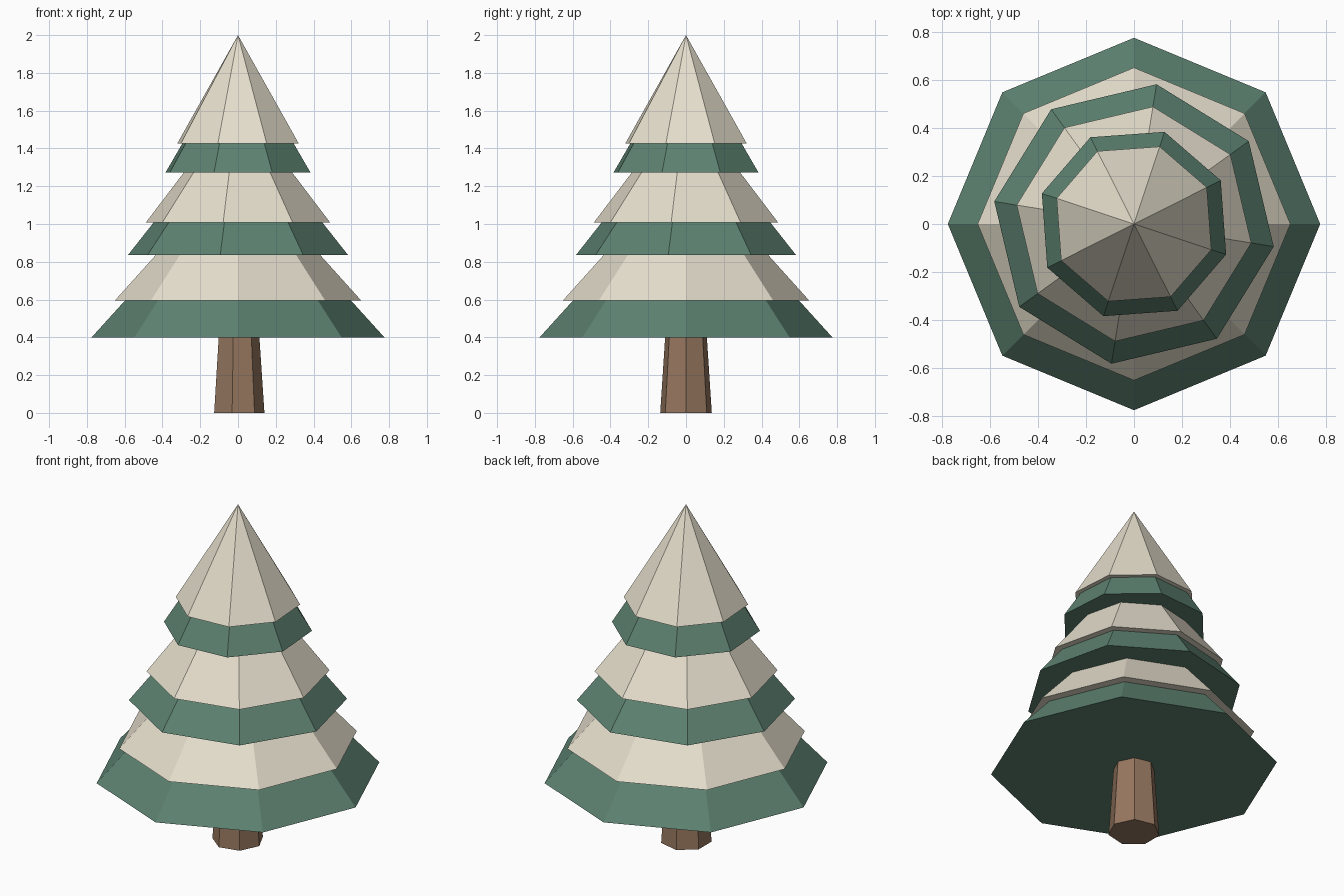
import bpy, math

if "Cube" in bpy.data.objects:
    bpy.data.objects.remove(bpy.data.objects["Cube"])


def material(name, rgb):
    # sRGB 0-255 to linear
    lin = [((c / 255 + 0.055) / 1.055) ** 2.4 for c in rgb]
    m = bpy.data.materials.new(name)
    m.diffuse_color = (*lin, 1)
    m.use_nodes = True
    m.node_tree.nodes["Principled BSDF"].inputs["Base Color"].default_value = m.diffuse_color
    return m


GREEN = material("pine_green", (93, 130, 113))
SNOW = material("snow_cream", (230, 223, 205))
BROWN = material("bark_brown", (150, 119, 95))


def cone(name, sides, r_bottom, r_top, z_bottom, z_top, turn, mat):
    # Closed cone or frustum with a vertex at angle `turn` from +x
    ring = [(math.cos(turn + i * math.tau / sides), math.sin(turn + i * math.tau / sides))
            for i in range(sides)]
    verts = [(r_bottom * x, r_bottom * y, z_bottom) for x, y in ring]
    faces = [tuple(reversed(range(sides)))]
    if r_top:
        verts += [(r_top * x, r_top * y, z_top) for x, y in ring]
        faces.append(tuple(range(sides, 2 * sides)))
        faces += [(i, (i + 1) % sides, sides + (i + 1) % sides, sides + i) for i in range(sides)]
    else:
        verts.append((0, 0, z_top))
        faces += [(i, (i + 1) % sides, sides) for i in range(sides)]
    me = bpy.data.meshes.new(name)
    me.from_pydata(verts, [], faces)
    me.materials.append(mat)
    bpy.context.collection.objects.link(bpy.data.objects.new(name, me))


# Tapered seven-sided trunk
cone("trunk", 7, 0.14, 0.112, 0, 0.42, 0, BROWN)

# Tiers: radius, bottom, apex, snow bottom, snow apex; each twisted a little more
tiers = [
    (0.775, 0.40, 1.255, 0.596, 1.32),
    (0.589, 0.837, 1.575, 1.007, 1.65),
    (0.404, 1.273, 1.935, 1.425, 2.00),
]
for i, (r, z0, z1, s0, s1) in enumerate(tiers):
    turn = -0.16 * i
    cone(f"branch_tier_{i + 1}", 8, r, 0, z0, z1, turn, GREEN)
    cone(f"snow_cap_{i + 1}", 8, r * 0.84, 0, s0, s1, turn, SNOW)
